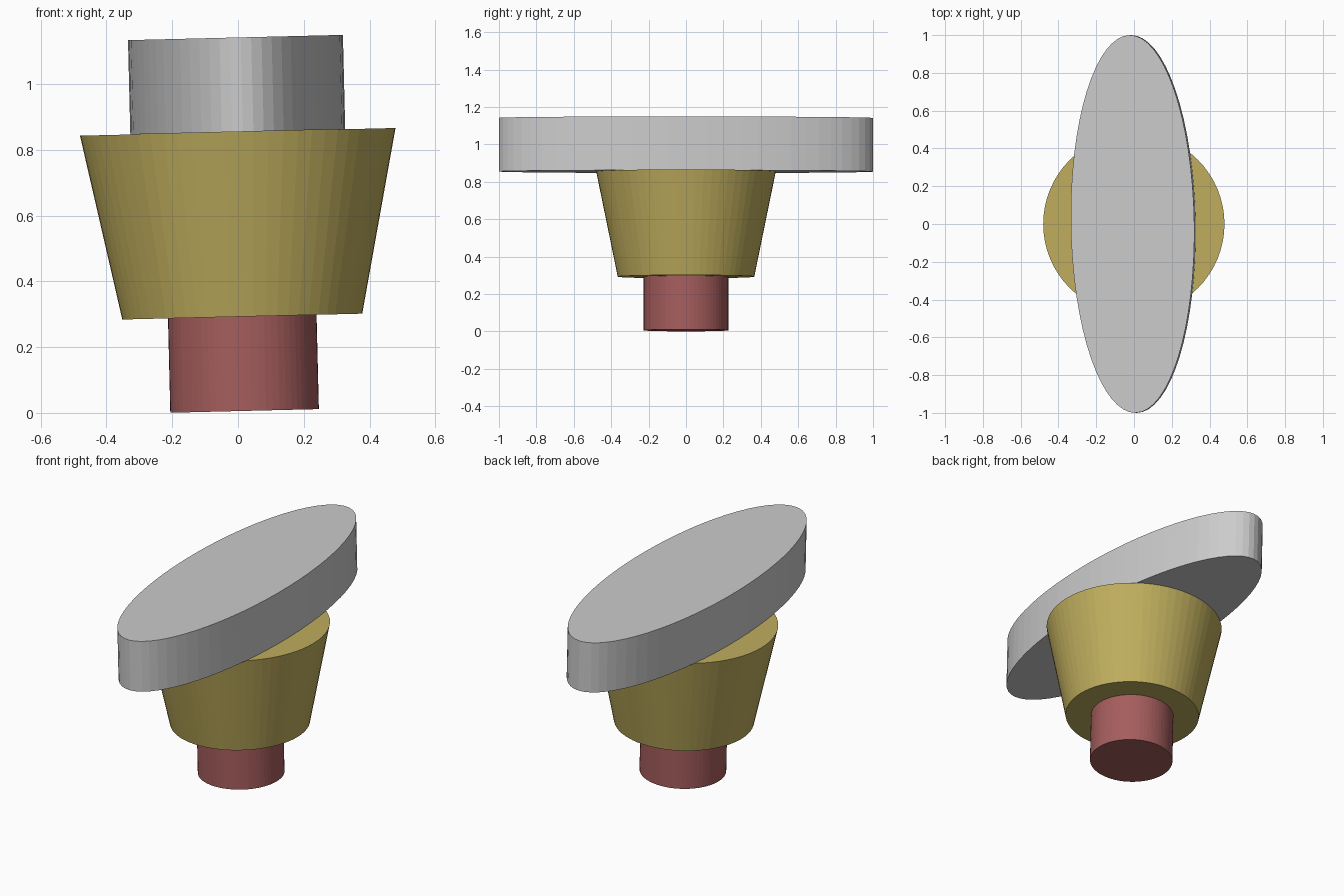
import bpy
from math import radians, sin, cos
from mathutils import Matrix

if "Cube" in bpy.data.objects:
    bpy.data.objects.remove(bpy.data.objects["Cube"])

TILT = radians(-1.4)   # the whole stack leans slightly to -x
BASE = Matrix.Translation((0.02, 0, 0.006)) @ Matrix.Rotation(TILT, 4, 'Y')


def material(name, color):
    mat = bpy.data.materials.new(name)
    mat.diffuse_color = (*color, 1)
    mat.use_nodes = True
    mat.node_tree.nodes["Principled BSDF"].inputs["Base Color"].default_value = mat.diffuse_color
    return mat


def drum(name, r_bottom, r_top, z0, z1, scale=(1, 1), spin=0, mat=None):
    """Capped round section placed along the leaning axis."""
    bpy.ops.mesh.primitive_cone_add(vertices=64, radius1=r_bottom, radius2=r_top,
                                    depth=z1 - z0)
    ob = bpy.context.object
    ob.name = name
    ob.data.transform(Matrix.Diagonal((*scale, 1, 1)))
    ob.matrix_world = (BASE @ Matrix.Translation((0, 0, (z0 + z1) / 2))
                       @ Matrix.Rotation(spin, 4, 'Z'))
    if mat:
        ob.data.materials.append(mat)
    return ob


red = material("red", (0.38, 0.11, 0.11))
yellow = material("yellow", (0.52, 0.42, 0.11))

# Short round foot
drum("foot", 0.226, 0.226, 0, 0.287, mat=red)
# Flaring body
drum("tapered_body", 0.365, 0.48, 0.287, 0.849, mat=yellow)
# Long oval top plate
drum("oval_top", 1, 1, 0.849, 1.136, scale=(0.327, 1), spin=radians(0.9))
